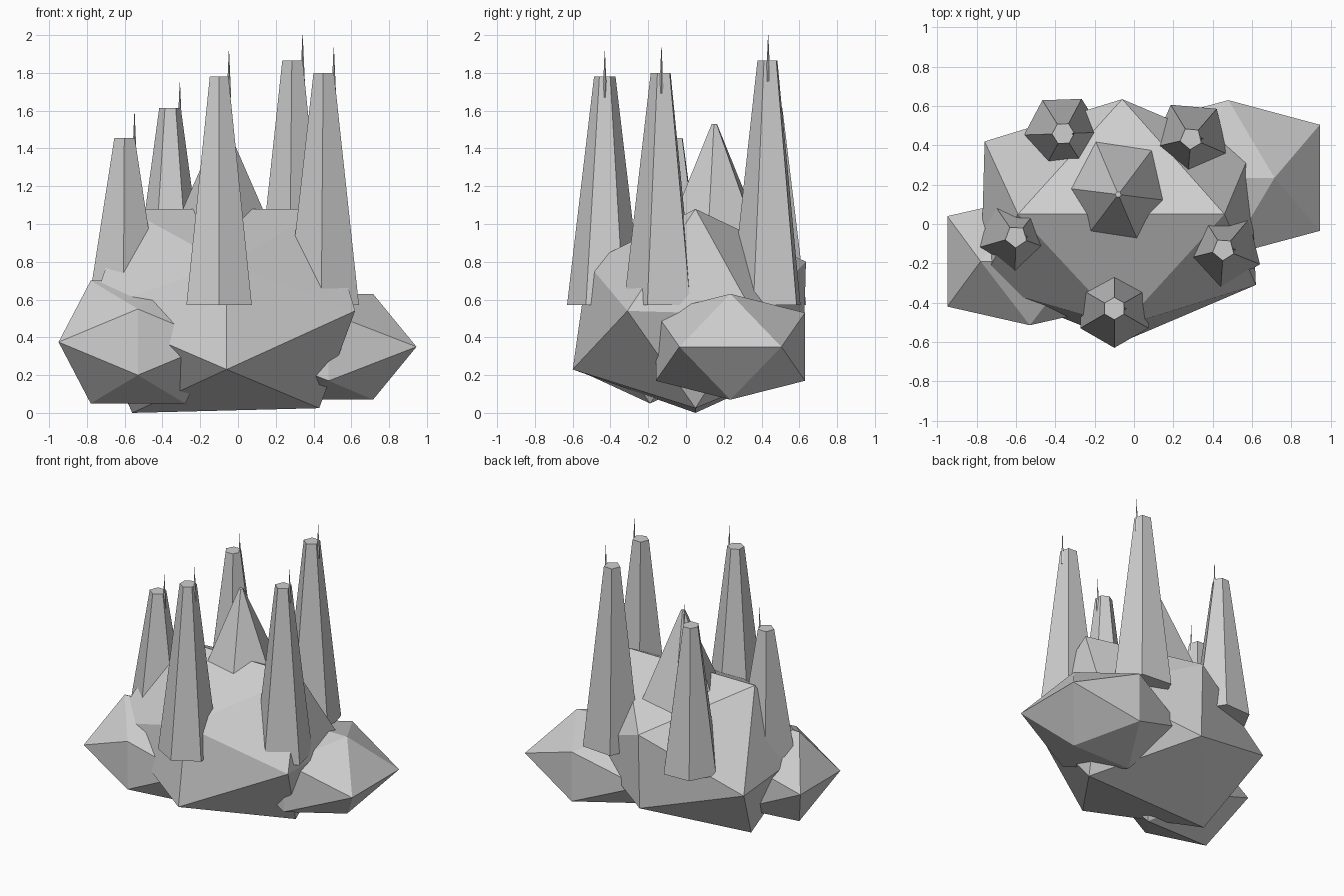
import bpy, bmesh, math

if "Cube" in bpy.data.objects:
    bpy.data.objects.remove(bpy.data.objects["Cube"])

grey = bpy.data.materials.new("stone grey")
grey.diffuse_color = (0.62, 0.62, 0.62, 1)
grey.use_nodes = True
grey.node_tree.nodes["Principled BSDF"].inputs["Base Color"].default_value = grey.diffuse_color


def finish(name, bm):
    bmesh.ops.recalc_face_normals(bm, faces=bm.faces)
    me = bpy.data.meshes.new(name)
    bm.to_mesh(me)
    bm.free()
    me.materials.append(grey)
    ob = bpy.data.objects.new(name, me)
    bpy.context.collection.objects.link(ob)
    return ob


def boulder(name, points):
    """Faceted rock: convex hull of twelve icosahedron corners."""
    bm = bmesh.new()
    for p in points:
        bm.verts.new(p)
    bmesh.ops.convex_hull(bm, input=bm.verts[:])
    return finish(name, bm)


def ico_points(c, edge, far):
    """Stretched icosahedron corners from half edge lengths and far extents."""
    pts = []
    for s in (-1, 1):
        for t in (-1, 1):
            pts.append((c[0] + s * edge[0], c[1], c[2] + t * far[2]))
            pts.append((c[0], c[1] + s * far[1], c[2] + t * edge[2]))
            pts.append((c[0] + s * far[0], c[1] + t * edge[1], c[2]))
    return pts


def spire(name, x, y, z0, z1, r0, r1, sides, turn):
    """Tapered prism with its first corner at the angle turn."""
    bm = bmesh.new()
    rings = []
    for z, r in ((z0, r0), (z1, r1)):
        ring = []
        for i in range(sides):
            a = math.radians(turn) + math.tau * i / sides
            ring.append(bm.verts.new((x + r * math.cos(a), y + r * math.sin(a), z)))
        rings.append(ring)
    for i in range(sides):
        j = (i + 1) % sides
        bm.faces.new((rings[0][i], rings[0][j], rings[1][j], rings[1][i]))
    bm.faces.new(rings[0])
    bm.faces.new(rings[1])
    return finish(name, bm)


# Rocks
boulder("main_rock", [
    (-0.59, 0.05, 1.08), (0.46, 0.05, 1.08),      # top ridge
    (-0.56, 0.05, 0.00), (0.43, 0.05, 0.025),     # bottom ridge
    (-0.06, -0.52, 0.79), (-0.06, -0.60, 0.23),   # front
    (-0.06, 0.635, 0.80), (-0.06, 0.62, 0.26),    # back
    (0.62, -0.31, 0.54), (0.59, 0.36, 0.52),      # right
    (-0.78, -0.31, 0.54), (-0.76, 0.42, 0.46)])   # left
boulder("left_rock", ico_points((-0.53, -0.19, 0.375), (0.25, 0.23, 0.175), (0.42, 0.325, 0.325)))
boulder("right_rock", ico_points((0.48, 0.235, 0.35), (0.235, 0.27, 0.18), (0.465, 0.395, 0.28)))

# Central peak
spire("central_peak", -0.08, 0.15, 0.80, 1.53, 0.336, 0.015, 6, -7)

# Towers, each with a thin needle on its right edge
towers = [
    (-0.10, -0.43, 1.78, 6, -90),
    (0.455, -0.13, 1.80, 5, -22),
    (0.29, 0.435, 1.865, 5, -23),
    (-0.36, 0.46, 1.615, 6, 2),
    (-0.60, -0.065, 1.455, 5, -20),
]
for n, (x, y, top, sides, turn) in enumerate(towers, 1):
    spire(f"tower_{n}", x, y, 0.57, top, 0.20, 0.057, sides, turn)
    spire(f"needle_{n}", x + 0.052, y, top - 0.11, top + 0.135, 0.012, 0.001, 4, 0)
